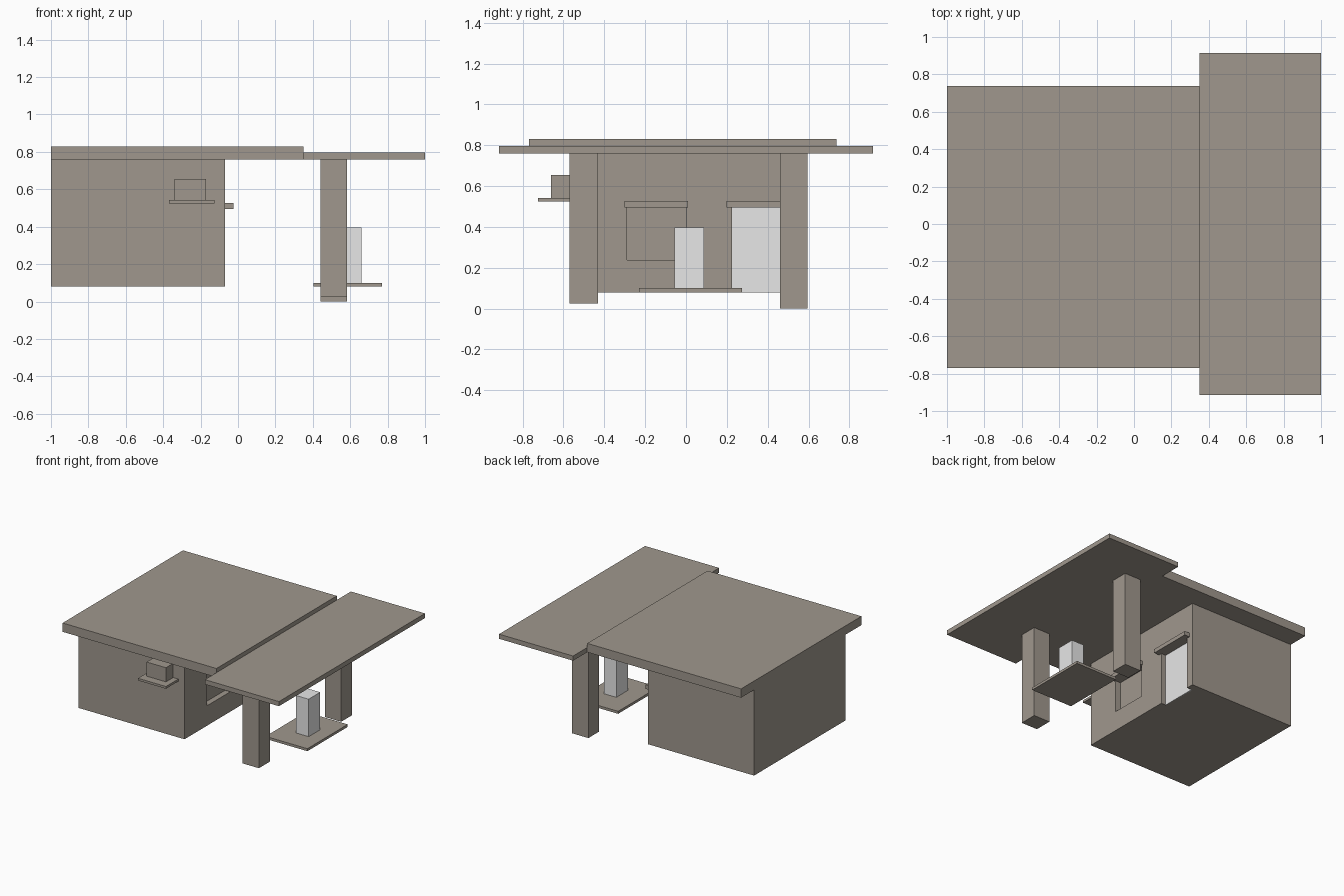
import bpy
import bmesh
from mathutils import Vector

if "Cube" in bpy.data.objects:
    bpy.data.objects.remove(bpy.data.objects["Cube"], do_unlink=True)


def material(name, color):
    mat = bpy.data.materials.new(name)
    mat.use_nodes = True
    mat.diffuse_color = color
    mat.node_tree.nodes["Principled BSDF"].inputs["Base Color"].default_value = color
    return mat


stone = material("warm grey stone", (0.35, 0.312, 0.268, 1))
pale = material("pale grey", (0.8, 0.8, 0.8, 1))


def box(name, x, y, z, mat=stone):
    """Box spanning the given (min, max) range on each axis."""
    low, high = Vector((x[0], y[0], z[0])), Vector((x[1], y[1], z[1]))
    size = high - low
    bm = bmesh.new()
    bmesh.ops.create_cube(bm, size=1)
    for v in bm.verts:
        v.co = Vector(a * b for a, b in zip(v.co, size))
    mesh = bpy.data.meshes.new(name)
    bm.to_mesh(mesh)
    bm.free()
    mesh.materials.append(mat)
    obj = bpy.data.objects.new(name, mesh)
    obj.location = (low + high) / 2
    bpy.context.scene.collection.objects.link(obj)
    return obj


def cut(target, x, y, z):
    """Carve a box-shaped recess into the target."""
    cutter = box("recess_cutter", x, y, z)
    cutter.hide_render = True
    mod = target.modifiers.new("recess", "BOOLEAN")
    mod.operation = "DIFFERENCE"
    mod.solver = "EXACT"
    mod.object = cutter
    bpy.context.view_layer.objects.active = target
    bpy.ops.object.modifier_apply(modifier=mod.name)
    bpy.data.objects.remove(cutter, do_unlink=True)


wall_x = -0.07    # wall with the door and window
recess_x = wall_x - 0.045
floor, ceiling = 0.08, 0.76
door_y, window_y = (0.225, 0.515), (-0.29, 0.0)
lintel_z = 0.495

# Building with door and window recesses
building = box("building_walls", (-1, wall_x), (-0.57, 0.575), (floor, ceiling))
cut(building, (recess_x, 0.1), window_y, (0.238, lintel_z))
cut(building, (recess_x, 0.1), door_y, (0, lintel_z))
box("door", (recess_x - 0.004, recess_x + 0.004), door_y, (floor, lintel_z), pale)

# Lintels above the openings
for name, span, margin in (("door_lintel", door_y, 0.027),
                           ("window_lintel", window_y, 0.01)):
    box(name, (wall_x, -0.025), (span[0] - margin, span[1] + margin),
        (lintel_z, 0.527))

# Wall unit on its shelf at the front
box("wall_unit", (-0.34, -0.17), (-0.66, -0.57), (0.543, 0.655))
box("wall_unit_shelf", (-0.37, -0.125), (-0.725, -0.57), (0.525, 0.543))

# Roof and lower canopy
box("building_roof", (-1, 0.35), (-0.77, 0.738), (ceiling, 0.83))
box("canopy", (0.35, 1), (-0.915, 0.915), (ceiling, 0.797))

# Canopy pillars
box("front_pillar", (0.44, 0.583), (-0.57, -0.43), (0.025, ceiling))
box("rear_pillar", (0.44, 0.583), (0.46, 0.595), (0, ceiling))

# Pump on its platform
box("platform", (0.403, 0.77), (-0.23, 0.275), (floor, 0.1))
box("pump", (0.55, 0.66), (-0.057, 0.088), (0.1, 0.397), pale)
